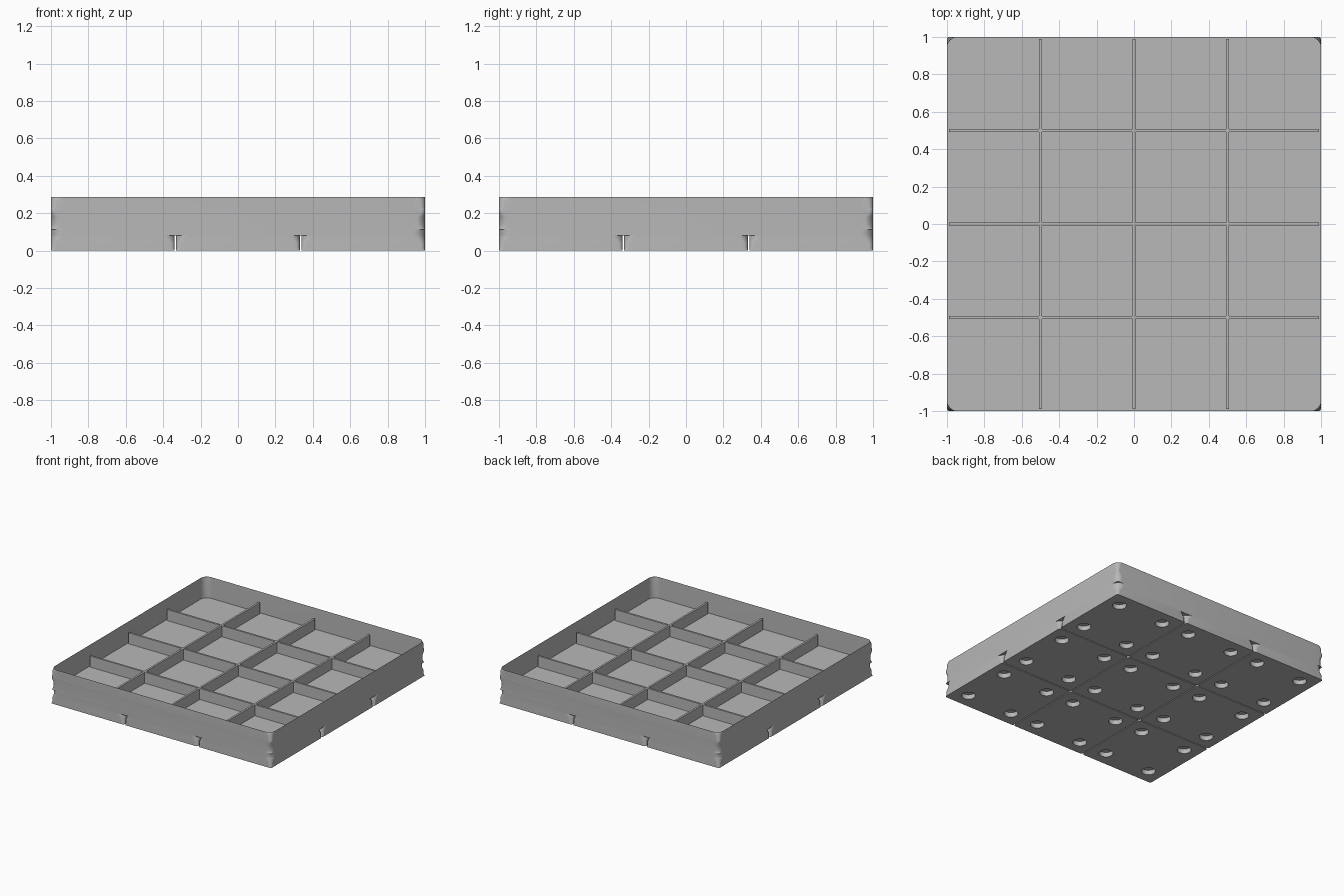
import bpy, bmesh
from math import sin, cos, pi, radians

if "Cube" in bpy.data.objects:
    bpy.data.objects.remove(bpy.data.objects["Cube"], do_unlink=True)

grey = bpy.data.materials.new("plain grey")
grey.use_nodes = True
COLOUR = (0.48, 0.48, 0.48, 1)
grey.diffuse_color = COLOUR
grey.node_tree.nodes["Principled BSDF"].inputs["Base Color"].default_value = COLOUR

CELL = 0.6693        # pitch of the feet
RADIUS = 0.06        # outer corner radius
BASE_TOP = 0.08
FLOOR = 0.1125
DIVIDER_TOP = 0.203


def rounded_ring(bm, half, radius, z, steps=8):
    """Vertices of a rounded square at height z."""
    ring = []
    for quarter in range(4):
        mid = pi / 4 + quarter * pi / 2
        cx = (half - radius) * (1 if cos(mid) > 0 else -1)
        cy = (half - radius) * (1 if sin(mid) > 0 else -1)
        for i in range(steps + 1):
            a = quarter * pi / 2 + i / steps * pi / 2
            ring.append(bm.verts.new((cx + radius * cos(a), cy + radius * sin(a), z)))
    return ring


def bridge(bm, low, high):
    n = len(low)
    for i in range(n):
        j = (i + 1) % n
        bm.faces.new((low[i], low[j], high[j], high[i]))


def loft(bm, half, profile):
    """Skin rounded squares along (inset, height) points."""
    rings = [rounded_ring(bm, half, max(RADIUS - d, 0.01), z) for d, z in profile]
    for low, high in zip(rings, rings[1:]):
        bridge(bm, low, high)
    return rings


def to_mesh(bm, name):
    bmesh.ops.recalc_face_normals(bm, faces=bm.faces[:])
    mesh = bpy.data.meshes.new(name)
    bm.to_mesh(mesh)
    bm.free()
    mesh.materials.append(grey)
    return mesh


def add_object(name, mesh, location=(0, 0, 0)):
    ob = bpy.data.objects.new(name, mesh)
    ob.location = location
    bpy.context.collection.objects.link(ob)
    return ob


def smooth(ob):
    bpy.ops.object.select_all(action="DESELECT")
    ob.select_set(True)
    bpy.context.view_layer.objects.active = ob
    bpy.ops.object.shade_smooth_by_angle(angle=radians(30))


# Tray: outer wall, stepped stacking lip, inner wall and filleted floor
fillet = 0.026
profile = [(0, BASE_TOP), (0, 0.281), (0.002, 0.285), (0.006, 0.2865), (0.010, 0.283),
           (0.030, 0.263), (0.030, 0.234), (0.041, 0.223), (0.041, 0.204), (0.015, 0.178)]
for i in range(6):
    a = i / 5 * pi / 2
    profile.append((0.015 + fillet * (1 - cos(a)), FLOOR + fillet * (1 - sin(a))))
bm = bmesh.new()
rings = loft(bm, 1.0, profile)
bm.faces.new(rings[0])
bm.faces.new(rings[-1])
smooth(add_object("tray", to_mesh(bm, "tray")))

# Dividers: three walls each way
for k in (-1, 0, 1):
    for name, along_x in (("cross_divider", True), ("long_divider", False)):
        bm = bmesh.new()
        bmesh.ops.create_cube(bm, size=1)
        size, place = (1.98, 0.016), (0, k * 0.5)
        if not along_x:
            size, place = size[::-1], place[::-1]
        bmesh.ops.scale(bm, vec=(*size, DIVIDER_TOP - FLOOR + 0.01), verts=bm.verts)
        add_object(name, to_mesh(bm, name), (*place, (DIVIDER_TOP + FLOOR - 0.01) / 2))

# Foot: stepped base with four round recesses underneath
bm = bmesh.new()
rings = loft(bm, 0.3307, [(0.047, 0), (0.0343, 0.0127), (0.0343, 0.0414),
                          (0, 0.0757), (0, 0.084)])
bm.faces.new(rings[-1])
outline = [rings[0]]
for sx in (-1, 1):
    for sy in (-1, 1):
        low, high = [[bm.verts.new((sx * 0.207 + 0.052 * cos(i * pi / 16),
                                    sy * 0.207 + 0.052 * sin(i * pi / 16), z))
                      for i in range(32)] for z in (0, 0.038)]
        bridge(bm, low, high)
        bm.faces.new(high)
        outline.append(low)
edges = [bm.edges.get((r[i - 1], r[i])) for r in outline for i in range(len(r))]
bmesh.ops.triangle_fill(bm, edges=edges, use_beauty=True)
foot_mesh = to_mesh(bm, "foot")
for ix in (-1, 0, 1):
    for iy in (-1, 0, 1):
        foot = add_object("foot", foot_mesh, (ix * CELL, iy * CELL, 0))
smooth(foot)
